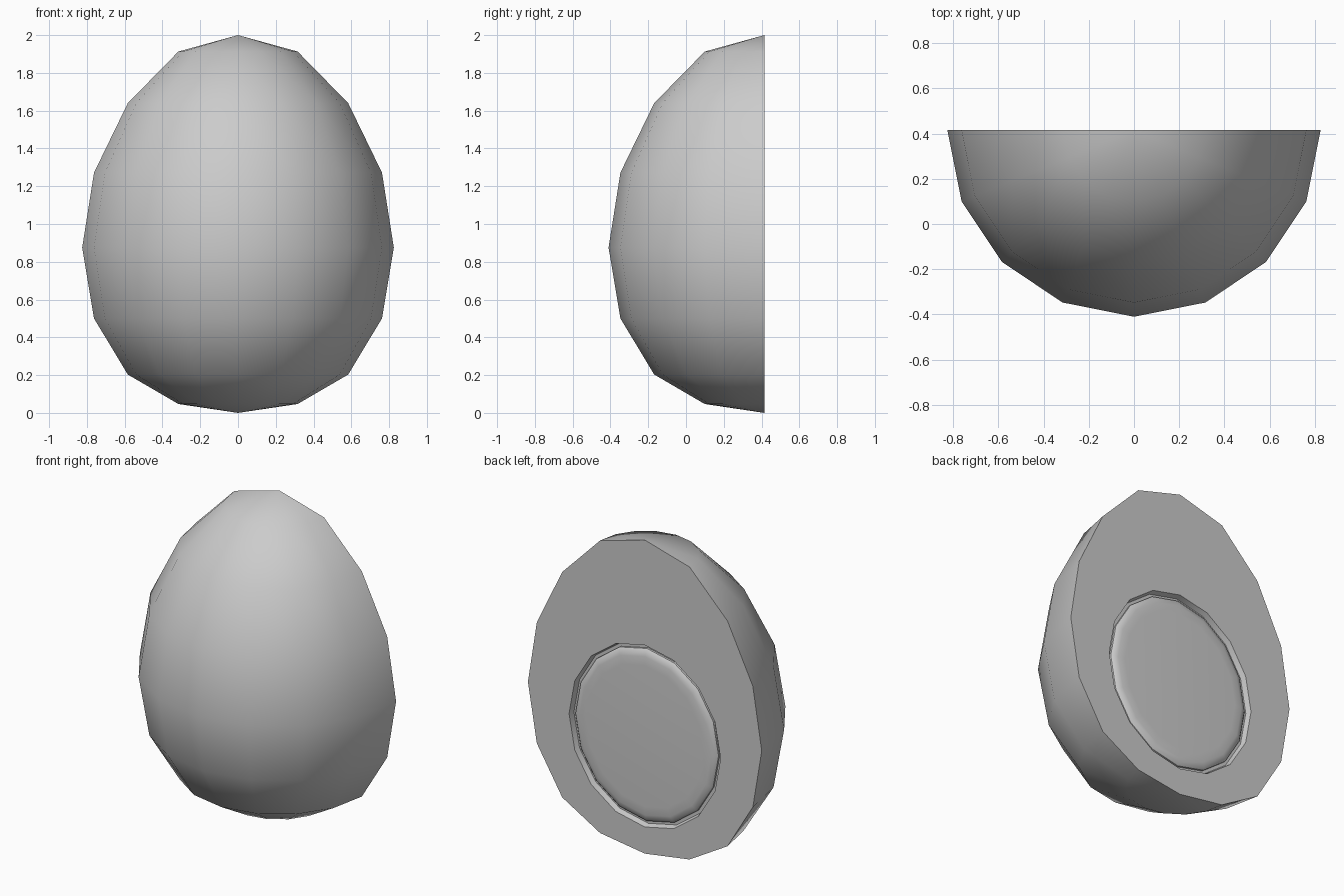
import bpy, bmesh, math

if "Cube" in bpy.data.objects:
    bpy.data.objects.remove(bpy.data.objects["Cube"])

Y_CUT = 0.415          # plane of the cut face
R = 0.825              # widest radius of the egg
LEVELS = [2.0, 1.913, 1.64, 1.272, 0.875, 0.5, 0.203, 0.047, 0.0]
STEP = math.pi / 8


def oval(rx, rz, y, zc=0.75):
    """16-sided oval lying parallel to the cut face."""
    return [(rx * math.sin(k * STEP), y, zc + rz * math.cos(k * STEP)) for k in range(16)]


def loft(bm, rows, closed):
    """Skin quads between successive rows of points."""
    grid = [[bm.verts.new(p) for p in row] for row in rows]
    n = len(rows[0])
    for a, b in zip(grid, grid[1:]):
        for i in range(n if closed else n - 1):
            j = (i + 1) % n
            bm.faces.new((a[i], a[j], b[j], b[i]))
    return grid


def finish(bm, name):
    bmesh.ops.remove_doubles(bm, verts=bm.verts, dist=1e-4)
    bmesh.ops.recalc_face_normals(bm, faces=bm.faces)
    mesh = bpy.data.meshes.new(name)
    bm.to_mesh(mesh)
    bm.free()
    ob = bpy.data.objects.new(name, mesh)
    bpy.context.collection.objects.link(ob)
    bpy.ops.object.select_all(action='DESELECT')
    ob.select_set(True)
    bpy.context.view_layer.objects.active = ob
    bpy.ops.object.shade_smooth_by_angle(angle=math.radians(35))
    return ob


# Egg white: half egg shell, flat cut face and a shallow recess
bm = bmesh.new()
rows = []
for t, z in enumerate(LEVELS):
    r = R * math.sin(t * STEP)
    rows.append([(r * math.cos(math.pi + p * STEP),
                  Y_CUT + r * math.sin(math.pi + p * STEP), z) for p in range(9)])
loft(bm, rows, False)
outline = [(R * math.sin(k * STEP), Y_CUT, LEVELS[min(k, 16 - k)]) for k in range(16)]
grid = loft(bm, [outline, oval(0.535, 0.58, Y_CUT), oval(0.525, 0.57, Y_CUT - 0.035)], True)
bm.faces.new(grid[-1])
finish(bm, "egg_white")

# Yolk: soft-edged oval dome sitting in the recess
bm = bmesh.new()
profile = [(1.0, -0.035), (1.0, -0.022), (0.975, -0.010), (0.92, -0.003), (0.82, 0.0)]
grid = loft(bm, [oval(0.505 * s, 0.55 * s, Y_CUT + d) for s, d in profile], True)
bm.faces.new(grid[-1])
finish(bm, "yolk")
